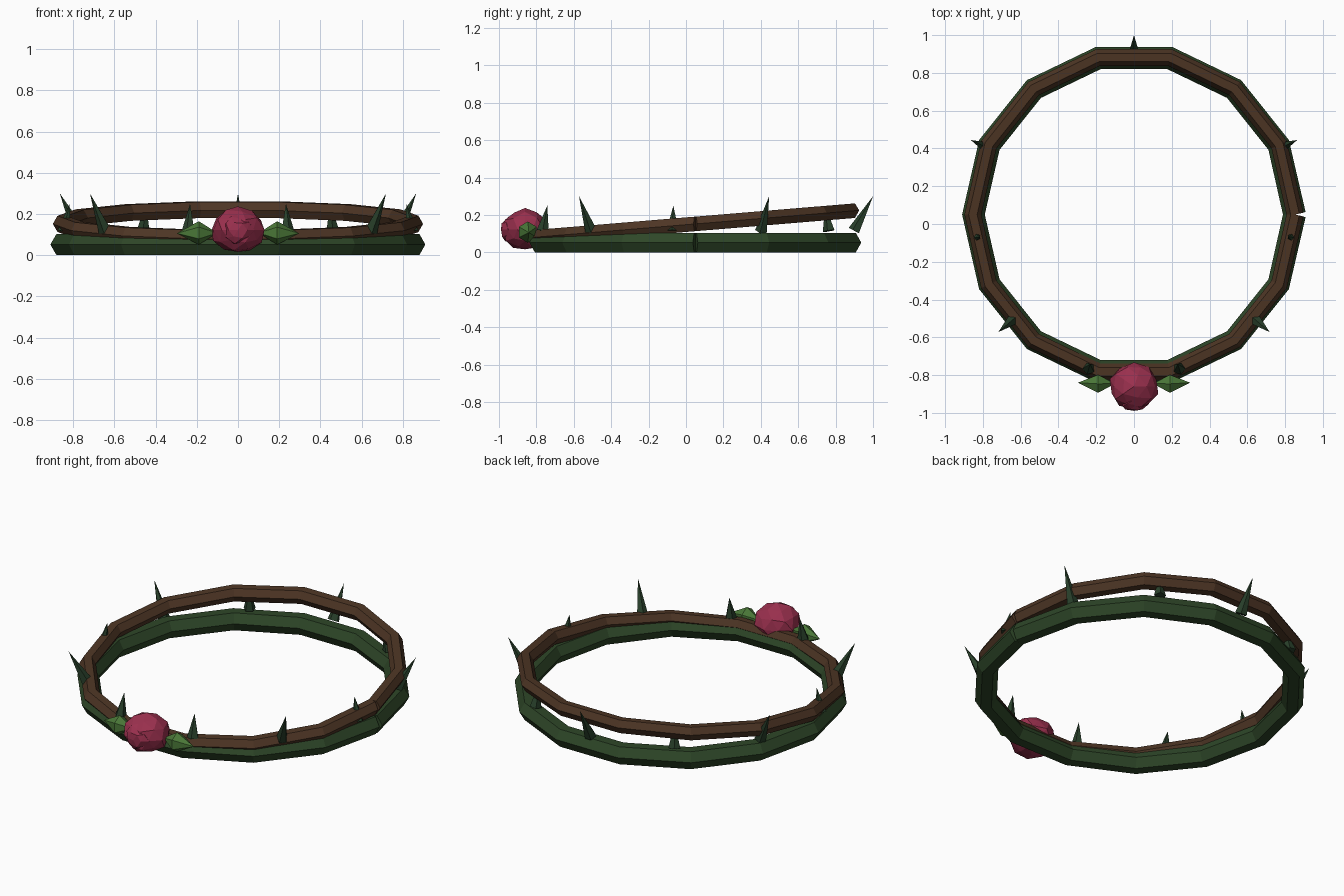
import bpy, bmesh, math
from mathutils import Vector, Matrix

if "Cube" in bpy.data.objects:
    bpy.data.objects.remove(bpy.data.objects["Cube"])

CY = 0.05          # ring centre in y
SEG = 14           # segments around each ring


def mat(name, rgb):
    m = bpy.data.materials.new(name)
    m.diffuse_color = (*rgb, 1)
    m.use_nodes = True
    m.node_tree.nodes["Principled BSDF"].inputs["Base Color"].default_value = m.diffuse_color
    return m


GREEN = mat("vine green", (0.027, 0.062, 0.021))
BROWN = mat("stem brown", (0.075, 0.036, 0.018))
THORN = mat("thorn green", (0.022, 0.052, 0.024))
ROSE = mat("rose red", (0.32, 0.029, 0.075))
LEAF = mat("leaf green", (0.07, 0.19, 0.04))


def finish(name, bm, material):
    bmesh.ops.recalc_face_normals(bm, faces=bm.faces)
    me = bpy.data.meshes.new(name)
    bm.to_mesh(me)
    bm.free()
    me.materials.append(material)
    ob = bpy.data.objects.new(name, me)
    bpy.context.collection.objects.link(ob)
    return ob


# hexagonal tube swept round the circle, its ends meeting in a small notch at +x
def vine_ring(name, R, r, z, slope, material):
    bm = bmesh.new()
    rings = []
    for i in range(SEG + 1):
        a = 2 * math.pi * i / SEG
        n = a + {0: 1, SEG: -1}.get(i, 0) * math.pi / SEG
        ring = []
        for k in range(6):
            t = k * math.pi / 3
            x = R * math.cos(a) + r * math.cos(t) * math.cos(n)
            y = R * math.sin(a) + r * math.cos(t) * math.sin(n)
            ring.append(bm.verts.new((x, y + CY, z + slope * y + r * math.sin(t))))
        rings.append(ring)
    for p, q in zip(rings, rings[1:]):
        for k in range(6):
            j = (k + 1) % 6
            bm.faces.new((p[k], p[j], q[j], q[k]))
    bm.faces.new(rings[0])
    bm.faces.new(rings[-1])
    return finish(name, bm, material)


vine_ring("lower_vine", 0.85, 0.06, 0.052, 0.0, GREEN)
vine_ring("upper_vine", 0.853, 0.045, 0.152, 0.083, BROWN)


# pointed spike from a base point to a tip
def spike(name, base, tip, r, material, sides=5):
    d = tip - base
    bm = bmesh.new()
    m = Matrix.Translation((base + tip) / 2) @ d.to_track_quat('Z', 'Y').to_matrix().to_4x4()
    bmesh.ops.create_cone(bm, cap_ends=True, segments=sides, radius1=r, radius2=0,
                          depth=d.length, matrix=m)
    return finish(name, bm, material)


# eleven thorns, long outward ones alternating with short upright ones
for k in range(-5, 6):
    a = math.pi / 2 + 2 * math.pi * k / 11
    rt, zt = (0.95, 0.30) if k % 2 == 0 else (0.825, 0.25)
    u = Vector((math.cos(a), math.sin(a), 0))
    c = Vector((0, CY, 0))
    spike("thorn", c + u * 0.85 + Vector((0, 0, 0.115)),
          c + u * rt + Vector((0, 0, zt)), 0.034, THORN)


# crumpled rose petals: faceted ball with a spiral ripple about the y axis
def petals(name, centre, size, ripple, twist):
    bm = bmesh.new()
    bmesh.ops.create_icosphere(bm, subdivisions=2, radius=1)
    for v in bm.verts:
        a = math.atan2(v.co.z, v.co.x)
        v.co *= 1 - ripple * (0.5 + 0.5 * math.sin(3 * a + twist * v.co.y))
        v.co = Vector(s * p + o for s, p, o in zip(size, v.co, centre))
    return finish(name, bm, ROSE)


petals("rose_outer_petals", (0, -0.86, 0.122), (0.135, 0.128, 0.115), 0.08, 5)
petals("rose_bud", (0, -0.93, 0.122), (0.085, 0.07, 0.078), 0.18, 4)

# two leaves beside the rose: lopsided double-pointed shapes
for s in (-1, 1):
    bm = bmesh.new()
    inner = bm.verts.new((s * 0.10, -0.845, 0.108))
    outer = bm.verts.new((s * 0.297, -0.84, 0.106))
    waist = []
    for k in range(6):
        t = k * math.pi / 3 + math.pi / 6
        waist.append(bm.verts.new((s * 0.19, -0.846 + 0.055 * math.cos(t),
                                   0.108 + 0.057 * math.sin(t))))
    for k in range(6):
        j = (k + 1) % 6
        bm.faces.new((waist[k], waist[j], outer))
        bm.faces.new((waist[j], waist[k], inner))
    finish("leaf_right" if s > 0 else "leaf_left", bm, LEAF)
